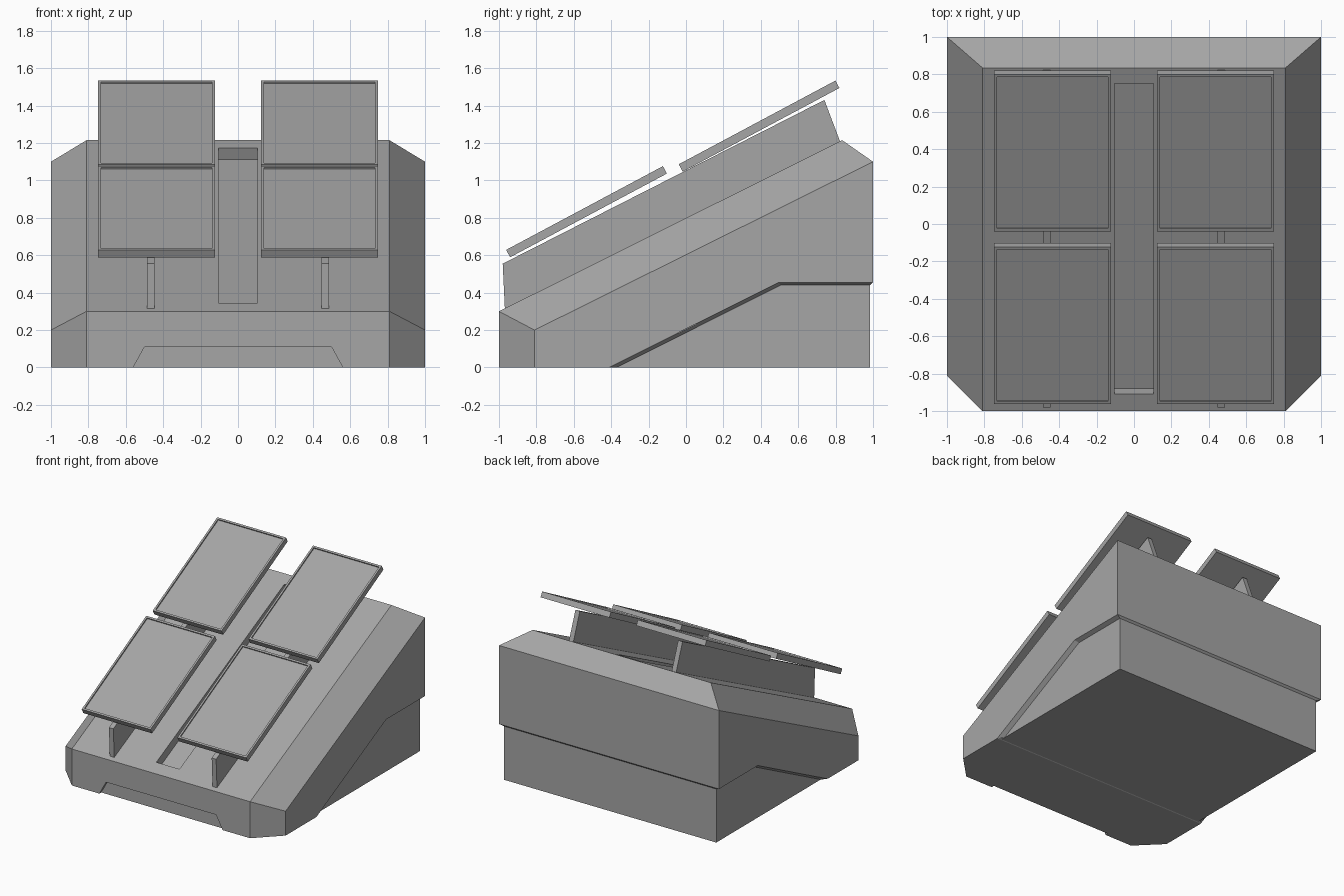
import bpy, bmesh, math
from mathutils import Matrix, Vector

if "Cube" in bpy.data.objects:
    bpy.data.objects.remove(bpy.data.objects["Cube"])

grey = bpy.data.materials.new("dark_grey")
grey.diffuse_color = (.38, .38, .38, 1)
grey.use_nodes = True
grey.node_tree.nodes["Principled BSDF"].inputs["Base Color"].default_value = grey.diffuse_color


def finish(bm, name):
    bmesh.ops.recalc_face_normals(bm, faces=bm.faces[:])
    me = bpy.data.meshes.new(name)
    bm.to_mesh(me)
    bm.free()
    me.materials.append(grey)
    ob = bpy.data.objects.new(name, me)
    bpy.context.collection.objects.link(ob)
    return ob


def hull(name, pts):
    bm = bmesh.new()
    for p in pts:
        bm.verts.new(p)
    bmesh.ops.convex_hull(bm, input=bm.verts[:])
    bmesh.ops.dissolve_limit(bm, angle_limit=math.radians(1), verts=bm.verts[:], edges=bm.edges[:])
    return finish(bm, name)


def side_prism(name, profile, x0, x1):
    """Convex (y, z) profile stretched along x."""
    return hull(name, [(x, y, z) for x in (x0, x1) for y, z in profile])


def tilt(y, z, angle, x=0):
    return Matrix.Translation((x, y, z)) @ Matrix.Rotation(angle, 4, 'X')


def cut(target, cutter):
    mod = target.modifiers.new("cut", 'BOOLEAN')
    mod.operation = 'DIFFERENCE'
    mod.solver = 'EXACT'
    mod.object = cutter
    bpy.context.view_layer.objects.active = target
    bpy.ops.object.modifier_apply(modifier=mod.name)
    bpy.data.objects.remove(cutter)


# Sloped housing with chamfered front corners and bevelled rim
half = [(.81, -1, 0), (.81, -1, .3), (1, -.81, 0), (1, -.81, .2),
        (1, 1, 0), (1, 1, 1.1), (.81, .835, 1.215)]
housing = hull("housing", [(s * x, y, z) for s in (1, -1) for x, y, z in half])

# Space for the plinth under the housing
cut(housing, side_prism("plinth_cutter", [(-.61, -.1), (.495, .455), (1.1, .455), (1.1, -.1)], -1.1, 1.1))
# Shallow front notch
cut(housing, hull("notch_cutter", [(s * x, y, z) for s in (1, -1) for y in (-1.1, -.975)
                                   for x, z in ((.615, -.1), (.5, .11))]))
# Central groove, square to the slope
slope = math.atan(.5)
bm = bmesh.new()
bmesh.ops.create_cube(bm, size=1, matrix=tilt(-.08, .76, slope) @ Matrix.Diagonal((.21, 1.856, .14, 1)))
cut(housing, finish(bm, "groove_cutter"))

# Plinth and the bevelled lip above it
side_prism("plinth", [(-.4, 0), (.5, .45), (.985, .45), (.985, 0)], -.965, .965)


def around(x, pts):
    right = [(x, y, z) for y, z in pts]
    return right + [(-px, y, z) for px, y, z in reversed(right)]


bm = bmesh.new()
outer = [bm.verts.new(p) for p in around(1, [(-.41, 0), (.495, .455), (1, .455)])]
inner = [bm.verts.new(p) for p in around(.965, [(-.37, 0), (.505, .44), (.985, .44)])]
for i in range(5):
    bm.faces.new((outer[i], outer[i + 1], inner[i + 1], inner[i]))
finish(bm, "lip")

# Support ribs and framed panels, two columns
panel_tilt = math.radians(28.1)
for side, s in (("left", -1), ("right", 1)):
    side_prism(f"{side}_rib", [(-.968, .305), (-.98, .555), (.74, 1.43), (.825, 1.205)],
               s * .467 - .02, s * .467 + .02)
    for row, y, z in (("lower", -.5425, .8525), ("upper", .38, 1.31)):
        bm = bmesh.new()
        bmesh.ops.create_cube(bm, size=1, matrix=Matrix.Translation((0, 0, -.0225)) @ Matrix.Diagonal((.625, .95, .045, 1)))
        bm.normal_update()
        top = max(bm.faces, key=lambda f: f.calc_center_median().z)
        bmesh.ops.inset_region(bm, faces=[top], thickness=.022)
        # Sink the screen area with straight walls
        sunk = bmesh.ops.extrude_discrete_faces(bm, faces=[top])["faces"][0]
        bmesh.ops.translate(bm, verts=sunk.verts[:], vec=Vector((0, 0, -.01)))
        bm.transform(tilt(y, z, panel_tilt, s * .435))
        finish(bm, f"{side}_{row}_panel")
